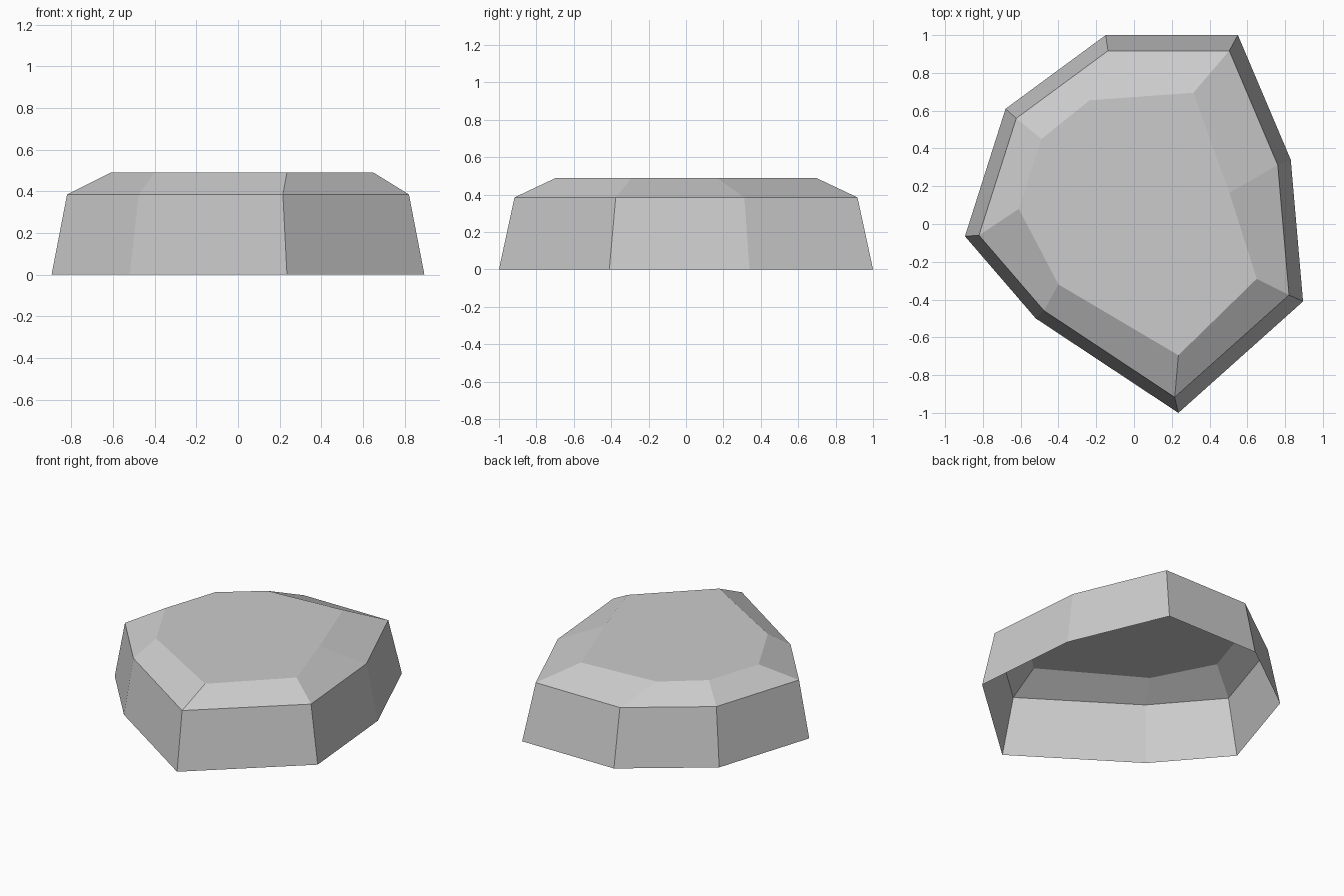
import bpy
import bmesh

cube = bpy.data.objects.get("Cube")
if cube:
    bpy.data.objects.remove(cube, do_unlink=True)

# Single stone colour
stone = bpy.data.materials.new("stone grey")
stone.use_nodes = True
grey = (0.6, 0.6, 0.6, 1)
stone.diffuse_color = grey
stone.node_tree.nodes["Principled BSDF"].inputs["Base Color"].default_value = grey

# Irregular outline at the ground, and the smaller outline of the flat top
base = [(-0.15, 1), (-0.68, 0.61), (-0.895, -0.065), (-0.52, -0.5),
        (0.235, -1), (0.895, -0.41), (0.83, 0.34), (0.55, 1)]
top = [(-0.235, 0.655), (-0.49, 0.45), (-0.61, 0.08), (-0.4, -0.32),
       (0.235, -0.695), (0.65, -0.29), (0.505, 0.165), (0.315, 0.695)]
shoulder = [(x * 0.917, y * 0.917) for x, y in base]

bm = bmesh.new()


def ring(outline, z):
    return [bm.verts.new((x, y, z)) for x, y in outline]


def bridge(lower, upper):
    n = len(lower)
    for i in range(n):
        j = (i + 1) % n
        bm.faces.new((lower[i], lower[j], upper[j], upper[i]))


# Tapered walls, sloped shoulder and flat cap; the underside stays open
rings = [ring(base, 0), ring(shoulder, 0.385), ring(top, 0.49)]
bridge(rings[0], rings[1])
bridge(rings[1], rings[2])
bm.faces.new(rings[2])

mesh = bpy.data.meshes.new("flat_rock")
bm.to_mesh(mesh)
bm.free()
mesh.materials.append(stone)
rock = bpy.data.objects.new("flat_rock", mesh)
bpy.context.collection.objects.link(rock)
